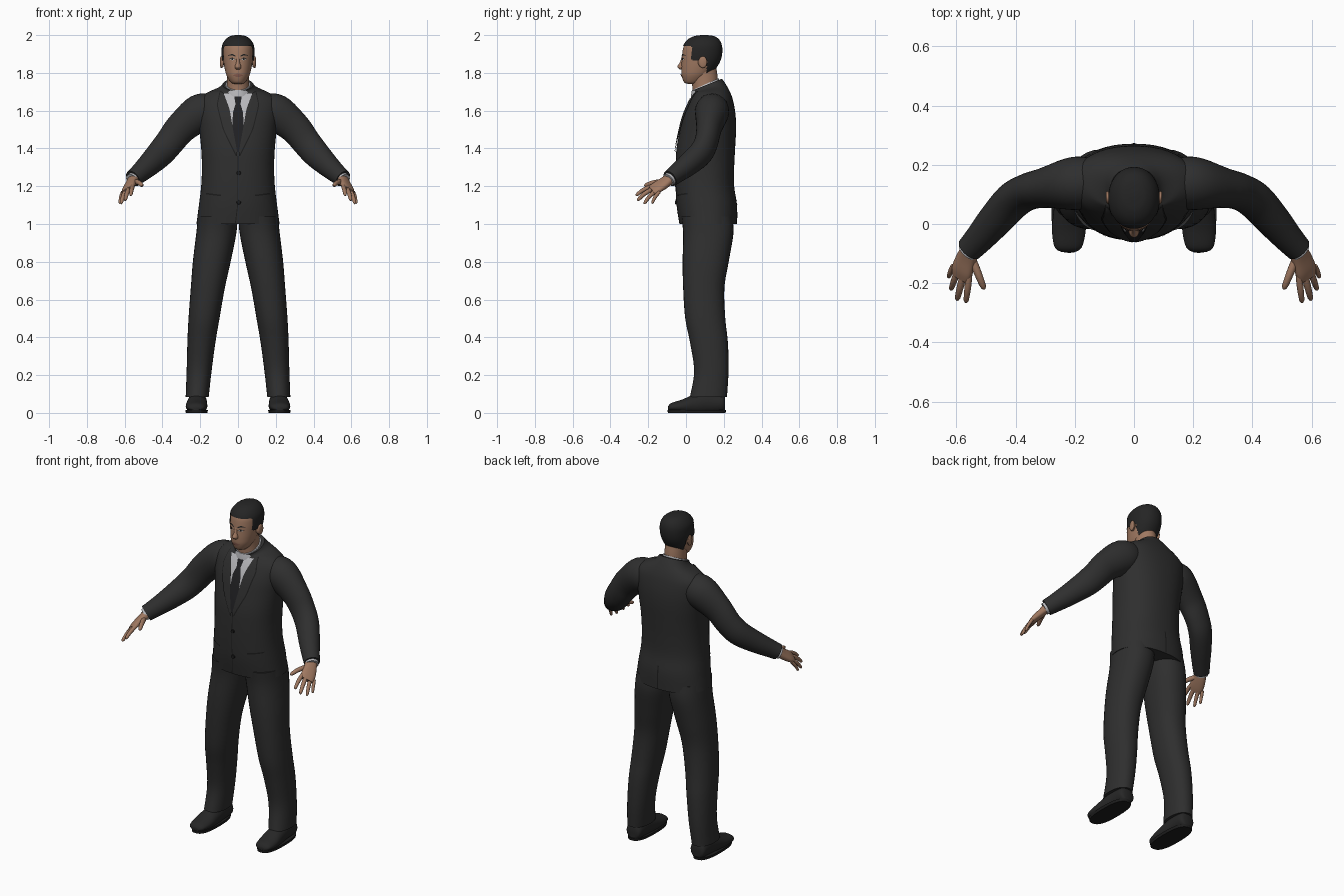
import bpy, bmesh, math
from mathutils import Vector
from mathutils.bvhtree import BVHTree

if "Cube" in bpy.data.objects:
    bpy.data.objects.remove(bpy.data.objects["Cube"], do_unlink=True)

X, Y, Z = Vector((1, 0, 0)), Vector((0, 1, 0)), Vector((0, 0, 1))
parts = []


def material(name, *rgb):
    m = bpy.data.materials.new(name)
    m.use_nodes = True
    m.diffuse_color = (*rgb, 1)
    m.node_tree.nodes["Principled BSDF"].inputs["Base Color"].default_value = (*rgb, 1)
    return m


SUIT = material("charcoal suit", .028, .028, .028)
TRIM = material("dark seam", .012, .012, .012)
TIE = material("black tie", .015, .015, .017)
SHIRT = material("light grey shirt", .48, .48, .5)
SKIN = material("skin", .35, .19, .12)
LIPS = material("lips", .25, .11, .08)
HAIR = material("black hair", .018, .018, .018)
EYE = material("eye white", .45, .42, .4)
SHOE = material("black leather", .02, .02, .02)


def finish(name, bm, mat, mirror):
    bmesh.ops.recalc_face_normals(bm, faces=bm.faces)
    tree = BVHTree.FromBMesh(bm)
    me = bpy.data.meshes.new(name)
    bm.to_mesh(me)
    bm.free()
    me.materials.append(mat)
    ob = bpy.data.objects.new(name, me)
    bpy.context.collection.objects.link(ob)
    parts.append(ob)
    if mirror:
        ob.modifiers.new("Mirror", 'MIRROR').use_mirror_merge = False
    return tree


def spline(rows, steps):
    """Smooth curve through rows of numbers."""
    rows = [tuple(r) + (0,) * (6 - len(r)) for r in rows]
    out = []
    for i in range(len(rows) - 1):
        p = [rows[max(0, min(len(rows) - 1, i + k))] for k in (-1, 0, 1, 2)]
        for s in range(steps):
            t = s / steps
            out.append([b + .5 * t * (c - a + t * (2*a - 5*b + 4*c - d + t * (3*(b - c) + d - a)))
                        for a, b, c, d in zip(*p)])
    return out + [list(rows[-1])]


def loft(name, rows, mat, axes=(X, Y), n=32, power=2, steps=5, mirror=False, keep=None, floor=None):
    """Skin through rows of (x, y, z, half width, half depth, tilt)."""
    path = spline(rows, steps)
    bm = bmesh.new()
    rings = []
    for i, (x, y, z, ru, rv, tilt) in enumerate(path):
        u, v = axes
        if v is None:
            a, b = path[max(i - 1, 0)], path[min(i + 1, len(path) - 1)]
            t = (Vector(b[:3]) - Vector(a[:3])).normalized()
            u = (u - t * u.dot(t)).normalized()
            v = t.cross(u)
        v = v + Z * tilt
        ring = []
        for k in range(n):
            c, s = math.cos(math.tau * k / n), math.sin(math.tau * k / n)
            c = math.copysign(abs(c) ** (2 / power), c)
            s = math.copysign(abs(s) ** (2 / power), s)
            p = Vector((x, y, z)) + u * (ru * c) + v * (rv * s)
            if floor is not None:
                p.z = max(p.z, floor)
            ring.append(bm.verts.new(p))
        rings.append(ring)
    for a, b in zip(rings, rings[1:]):
        for k in range(n):
            bm.faces.new((a[k], a[(k + 1) % n], b[(k + 1) % n], b[k]))
    bm.faces.new(rings[0])
    bm.faces.new(rings[-1])
    if keep:
        drop = [f for f in bm.faces if not keep(f.calc_center_median())]
        bmesh.ops.delete(bm, geom=drop, context='FACES')
    return finish(name, bm, mat, mirror)


def along(edge, t):
    f = t * (len(edge) - 1)
    i = min(int(f), len(edge) - 2)
    return Vector(edge[i]).lerp(Vector(edge[i + 1]), f - i)


def patch(name, edge_a, edge_b, tree, lift, mat, mirror=False, side=-1, rows=16, cols=6):
    """Thin plate between two (x, z) edges, laid on a surface."""
    bm = bmesh.new()
    grid = []
    for r in range(rows + 1):
        line = []
        for c in range(cols + 1):
            p = along(edge_a, r / rows).lerp(along(edge_b, r / rows), c / cols)
            hit = tree.ray_cast(Vector((p.x, side, p.y)), Y * -side)[0]
            line.append(bm.verts.new(hit + Y * side * lift) if hit else None)
        grid.append(line)
    for a, b in zip(grid, grid[1:]):
        for c in range(cols):
            quad = (a[c], a[c + 1], b[c + 1], b[c])
            if all(quad):
                bm.faces.new(quad)
    finish(name, bm, mat, mirror)


# Jacket body and sleeves
body = loft("jacket", [
    (0, .118, 1.0, .22, .153), (0, .11, 1.1, .207, .16), (0, .1, 1.2, .195, .155),
    (0, .1, 1.3, .191, .155), (0, .105, 1.4, .195, .155), (0, .117, 1.5, .205, .148),
    (0, .126, 1.58, .215, .136), (0, .135, 1.65, .213, .115), (0, .14, 1.695, .165, .095),
    (0, .125, 1.72, .1, .085, .25), (0, .112, 1.738, .08, .078, .4)],
    SUIT, n=48, power=2.25)
loft("sleeves", [
    (.13, .14, 1.605, .08, .08), (.2, .137, 1.59, .098, .09), (.3, .122, 1.51, .084, .068),
    (.36, .108, 1.435, .077, .062), (.41, .078, 1.375, .073, .062), (.47, .012, 1.315, .062, .058),
    (.52, -.046, 1.27, .052, .05), (.556, -.085, 1.24, .046, .044)],
    SUIT, axes=(Vector((.5, 0, .8)), None), mirror=True)

# Shirt front, tie and lapels
opening = [(.075, 1.69), (.045, 1.61), (.026, 1.5), (.004, 1.38)]
outer = [(.092, 1.705), (.108, 1.63), (.075, 1.5), (.006, 1.36)]
flip = [(-x, z) for x, z in opening]
patch("shirt_front", flip, opening, body, .004, SHIRT, cols=12)
tie_edge = [(.02, 1.675), (.013, 1.635), (.027, 1.59), (.03, 1.5), (.006, 1.38)]
patch("tie", [(-x, z) for x, z in tie_edge], tie_edge, body, .007, TIE)
patch("lapel_edges", opening, [(x + .005, z - .002) for x, z in outer], body, .006, TRIM, True)
patch("lapels", opening, outer, body, .009, SUIT, True)

# Jacket seams, pockets and buttons
patch("front_seam", [(-.002, 1.36), (-.004, 1.1), (-.016, 1.005)],
      [(.002, 1.36), (0, 1.1), (-.011, 1.005)], body, .002, TRIM)
patch("back_vent", [(-.004, 1.14), (-.004, 1.005)], [(.004, 1.14), (.004, 1.005)], body, .002, TRIM, side=1)
patch("pocket_flaps", [(.09, 1.155), (.09, 1.147)], [(.17, 1.165), (.17, 1.157)], body, .003, TRIM, True)
for i, z in enumerate((1.27, 1.115)):
    y = body.ray_cast(Vector((0, -1, z)), Y)[0].y
    loft(f"button_{i + 1}", [(.004, y + .004, z, .012, .012), (.004, y - .006, z, .01, .01)],
         TRIM, axes=(X, Z), n=16, steps=1)

# Trousers and shoes
loft("trouser_legs", [
    (.107, .11, 1.04, .105, .135), (.115, .118, .95, .106, .133), (.139, .104, .8, .1, .122),
    (.16, .094, .66, .09, .109), (.18, .102, .5, .082, .106), (.194, .122, .37, .074, .1),
    (.206, .134, .22, .066, .091), (.216, .119, .085, .061, .098)],
    SUIT, power=2.2, mirror=True)
loft("shoes", [
    (.222, -.095, .024, .022, .01), (.222, -.078, .03, .046, .022), (.22, -.02, .035, .057, .036),
    (.217, .05, .045, .054, .055), (.215, .12, .055, .05, .06), (.215, .19, .052, .048, .05),
    (.215, .207, .045, .032, .035)], SHOE, axes=(X, Z), mirror=True, floor=.008)
loft("shoe_soles", [(.219, .057, 0, .057, .153), (.219, .057, .016, .06, .155)],
     TRIM, power=2.6, steps=1, mirror=True)

# Neck, shirt collar and head
loft("neck", [(0, .1, 1.64, .064, .064), (0, .1, 1.72, .06, .066),
              (0, .098, 1.77, .058, .07), (0, .09, 1.83, .058, .07)], SKIN)
loft("shirt_collar", [(0, .104, 1.665, .082, .082, .45), (0, .103, 1.71, .077, .077, .45),
                      (0, .102, 1.74, .066, .071, .45)], SHIRT)
skull = [
    (0, .03, 1.742, .02, .02), (0, .035, 1.75, .038, .045), (0, .05, 1.785, .06, .073),
    (0, .063, 1.82, .07, .088), (0, .075, 1.86, .077, .098), (0, .081, 1.9, .08, .101),
    (0, .084, 1.94, .077, .096), (0, .088, 1.97, .06, .078), (0, .092, 1.988, .035, .048),
    (0, .094, 1.994, .008, .01)]
head = loft("head", skull, SKIN, n=48, power=2.1)


def under_hair(p):
    if p.y < .03:
        return p.z > 1.943
    if p.y < .11:
        return p.z > 1.868
    return p.z > 1.795


loft("hair", [(x, y + .004, z + .006, a + .007, b + .006) for x, y, z, a, b in skull],
     HAIR, n=72, power=2.1, steps=8, keep=under_hair)

# Face
loft("nose", [(0, -.014, 1.89, .007, .006), (0, -.021, 1.855, .01, .012),
              (0, -.025, 1.832, .017, .021), (0, -.021, 1.819, .012, .012)], SKIN, n=20)
patch("brows", [(.012, 1.892), (.032, 1.901), (.052, 1.893)],
      [(.012, 1.885), (.032, 1.893), (.052, 1.89)], head, .003, HAIR, True)
patch("eyes", [(.016, 1.871), (.03, 1.879), (.045, 1.872)],
      [(.016, 1.87), (.03, 1.866), (.045, 1.871)], head, .002, EYE, True)
patch("irises", [(.026, 1.878), (.035, 1.878)], [(.026, 1.867), (.035, 1.867)], head, .003, TRIM, True)
patch("upper_lids", [(.014, 1.872), (.03, 1.882), (.048, 1.873)],
      [(.014, 1.87), (.03, 1.878), (.048, 1.871)], head, .004, HAIR, True)
patch("mouth", [(-.027, 1.788), (-.006, 1.796), (.006, 1.796), (.027, 1.788)],
      [(-.027, 1.786), (-.006, 1.778), (.006, 1.778), (.027, 1.786)], head, .004, LIPS)
loft("ears", [(.076, .083, 1.857, .02, .026), (.09, .09, 1.857, .021, .031), (.095, .093, 1.858, .014, .022)],
     SKIN, axes=(Y, Z), n=20, mirror=True)

# Cuffs and hands
across = Vector((.06, .045, -.035))
loft("shirt_cuffs", [(.54, -.068, 1.252, .038, .036), (.563, -.094, 1.233, .037, .034)],
     SHIRT, axes=(across, None), mirror=True)
loft("palms", [(.55, -.08, 1.245, .03, .025), (.565, -.115, 1.218, .037, .022),
               (.58, -.155, 1.193, .041, .018), (.587, -.182, 1.177, .036, .012)],
     SKIN, axes=(across, None), power=2.4, mirror=True)
fingers = {
    "index_fingers": ((.558, -.185, 1.196), (.568, -.265, 1.15), .0115),
    "middle_fingers": ((.579, -.18, 1.182), (.598, -.257, 1.124), .012),
    "ring_fingers": ((.599, -.166, 1.168), (.619, -.222, 1.106), .011),
    "little_fingers": ((.613, -.146, 1.162), (.627, -.18, 1.108), .0095),
    "thumbs": ((.548, -.115, 1.222), (.506, -.22, 1.202), .0135)}
for name, (root, tip, r) in fingers.items():
    root, tip = Vector(root), Vector(tip)
    spots = ((-.15, .9), (.25, 1), (.6, .92), (.9, .75), (1, .3))
    loft(name, [(*(root.lerp(tip, t) + Z * .008 * math.sin(math.pi * max(t, 0))), r * k, r * k)
                for t, k in spots], SKIN, axes=(across, None), n=14, steps=3, mirror=True)

# Smooth shading with crisp hems
bpy.ops.object.select_all(action='DESELECT')
for ob in parts:
    ob.select_set(True)
bpy.context.view_layer.objects.active = parts[0]
bpy.ops.object.shade_smooth_by_angle(angle=math.radians(50))
